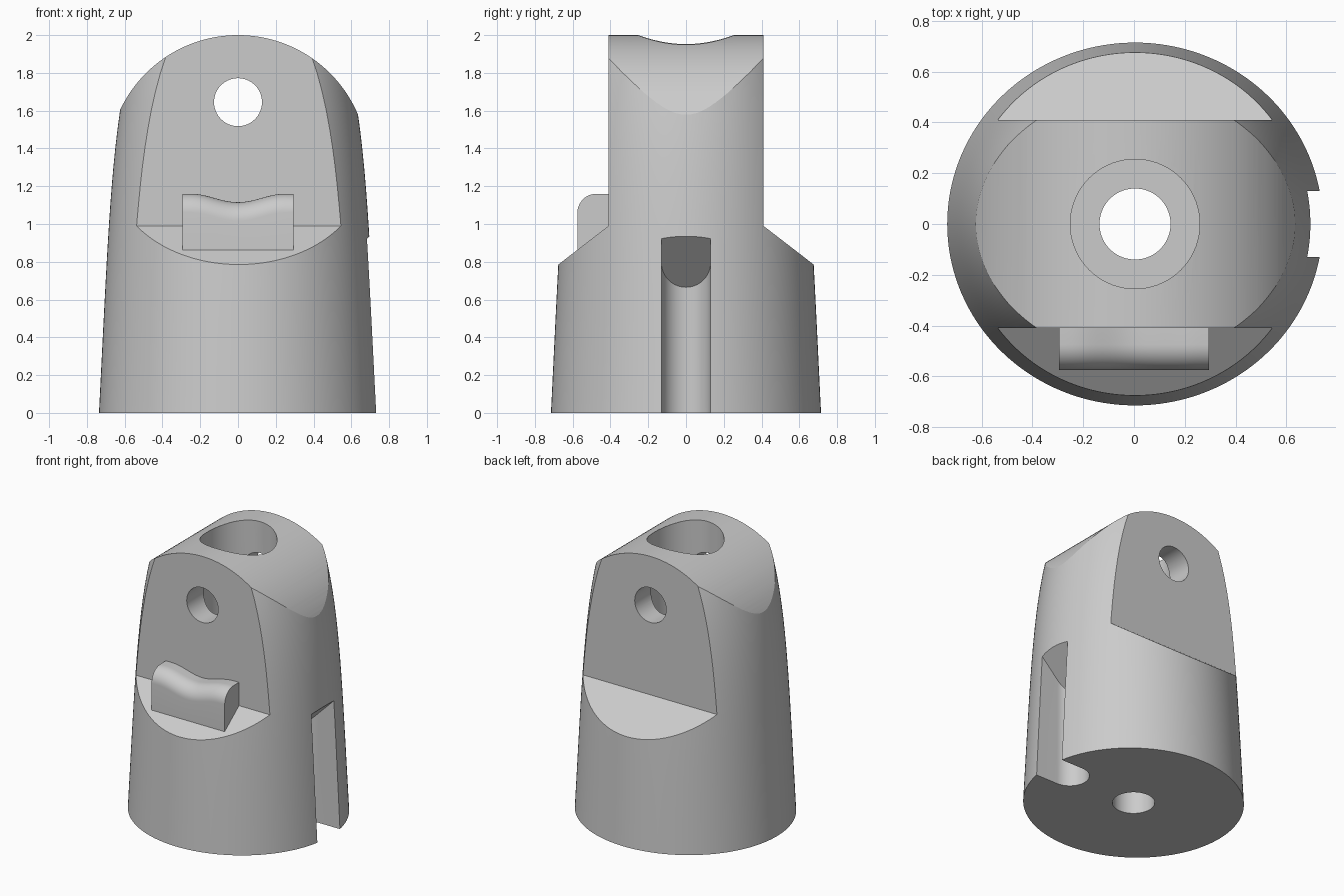
import bpy, bmesh, math
from mathutils import Vector

if "Cube" in bpy.data.objects:
    bpy.data.objects.remove(bpy.data.objects["Cube"], do_unlink=True)

CX = 0.004       # axis of the body
FLAT_Y = 0.41    # half thickness between the two flats

grey = bpy.data.materials.new("plain_grey")
grey.use_nodes = True
grey.diffuse_color = (0.6, 0.6, 0.6, 1)
grey.node_tree.nodes["Principled BSDF"].inputs["Base Color"].default_value = (0.6, 0.6, 0.6, 1)


def finish(name, bm):
    bmesh.ops.recalc_face_normals(bm, faces=bm.faces[:])
    mesh = bpy.data.meshes.new(name)
    bm.to_mesh(mesh)
    bm.free()
    mesh.materials.append(grey)
    obj = bpy.data.objects.new(name, mesh)
    bpy.context.collection.objects.link(obj)
    return obj


def loft(name, rings):
    """Closed solid through a list of equal rings of points."""
    bm = bmesh.new()
    loops = [[bm.verts.new(p) for p in ring] for ring in rings]
    n = len(loops[0])
    for a, b in zip(loops, loops[1:]):
        for i in range(n):
            j = (i + 1) % n
            bm.faces.new((a[i], a[j], b[j], b[i]))
    bm.faces.new(loops[0])
    bm.faces.new(loops[-1])
    return finish(name, bm)


def prism(name, points, offset):
    first = [Vector(p) for p in points]
    return loft(name, [first, [p + Vector(offset) for p in first]])


def arc(radius, start, end, steps):
    angles = [math.radians(start + (end - start) * i / steps) for i in range(steps + 1)]
    return [(radius * math.cos(t), radius * math.sin(t)) for t in angles]


def activate(obj):
    bpy.ops.object.select_all(action="DESELECT")
    obj.select_set(True)
    bpy.context.view_layer.objects.active = obj


def combine(target, tool, operation="DIFFERENCE"):
    mod = target.modifiers.new(operation, "BOOLEAN")
    mod.operation = operation
    mod.solver = "EXACT"
    mod.object = tool
    activate(target)
    bpy.ops.object.modifier_apply(modifier=mod.name)
    bpy.data.objects.remove(tool, do_unlink=True)


# Body: slightly oval taper that curves inward toward the top
def body_ring(z):
    a = 0.74 - 0.05 * z - 0.003 * z ** 5
    return [(CX + x * a, y * a * 0.966, z) for x, y in arc(1, 0, 360, 144)[:-1]]


body = loft("body", [body_ring(2.1 * i / 21) for i in range(22)])

# Arched crown running front to back
arch = [(x, -1, 1.31 + z) for x, z in arc(0.69, 0, 180, 72)]
arch = [(1, -1, -0.1), (1, -1, 1.31)] + arch + [(-1, -1, 1.31), (-1, -1, -0.1)]
combine(body, prism("crown_cutter", arch, (0, 2, 0)), "INTERSECT")

# Flats on front and back with sloping ledges below
for side in (-1, 1):
    section = [(FLAT_Y, 0.99), (FLAT_Y, 2.3), (1, 2.3), (1, 0.536)]
    combine(body, prism("flat_cutter", [(-1, side * y, z) for y, z in section], (2, 0, 0)))

# Raised lip on the front flat, dipping in the middle
def lip_ring(x):
    dip = 0.0225 * (1 + math.cos(math.pi * min(abs(x) / 0.25, 1)))
    top = 1.16 - dip
    curve = [(-0.475 - c, top - 0.1 + s) for c, s in arc(0.1, 0, 90, 10)]
    section = [(-0.35, 0.75), (-0.575, 0.8)] + curve + [(-0.35, top)]
    return [(x, y, z) for y, z in section]


lip = loft("front_lip", [lip_ring(-0.295 + 0.59 * i / 24) for i in range(25)])
combine(body, lip, "UNION")

# Wide bore from the top, narrow hole through the base
def round_hole(name, radius, low, high):
    ring = arc(radius, 0, 360, 72)[:-1]
    return prism(name, [(CX + x, y, low) for x, y in ring], (0, 0, high - low))


combine(body, round_hole("bore_cutter", 0.255, 0.6, 2.3))
combine(body, round_hole("base_hole_cutter", 0.14, -0.2, 0.8))

# Cross hole through both flats
ring = arc(0.127, 0, 360, 64)[:-1]
combine(body, prism("cross_hole_cutter", [(x, -1, 1.645 + z) for x, z in ring], (0, 2, 0)))

# Round-ended slot on the left side with a slanted ceiling
plan = [(0.9, 0.13)] + [(0.555 + x, y) for x, y in arc(0.13, 90, 270, 32)] + [(0.9, -0.13)]
slot = loft("slot_cutter", [[(x, y, -0.1) for x, y in plan],
                            [(x, y, x + 0.24) for x, y in plan]])
combine(body, slot)

activate(body)
bpy.ops.object.shade_smooth_by_angle(angle=math.radians(15))
